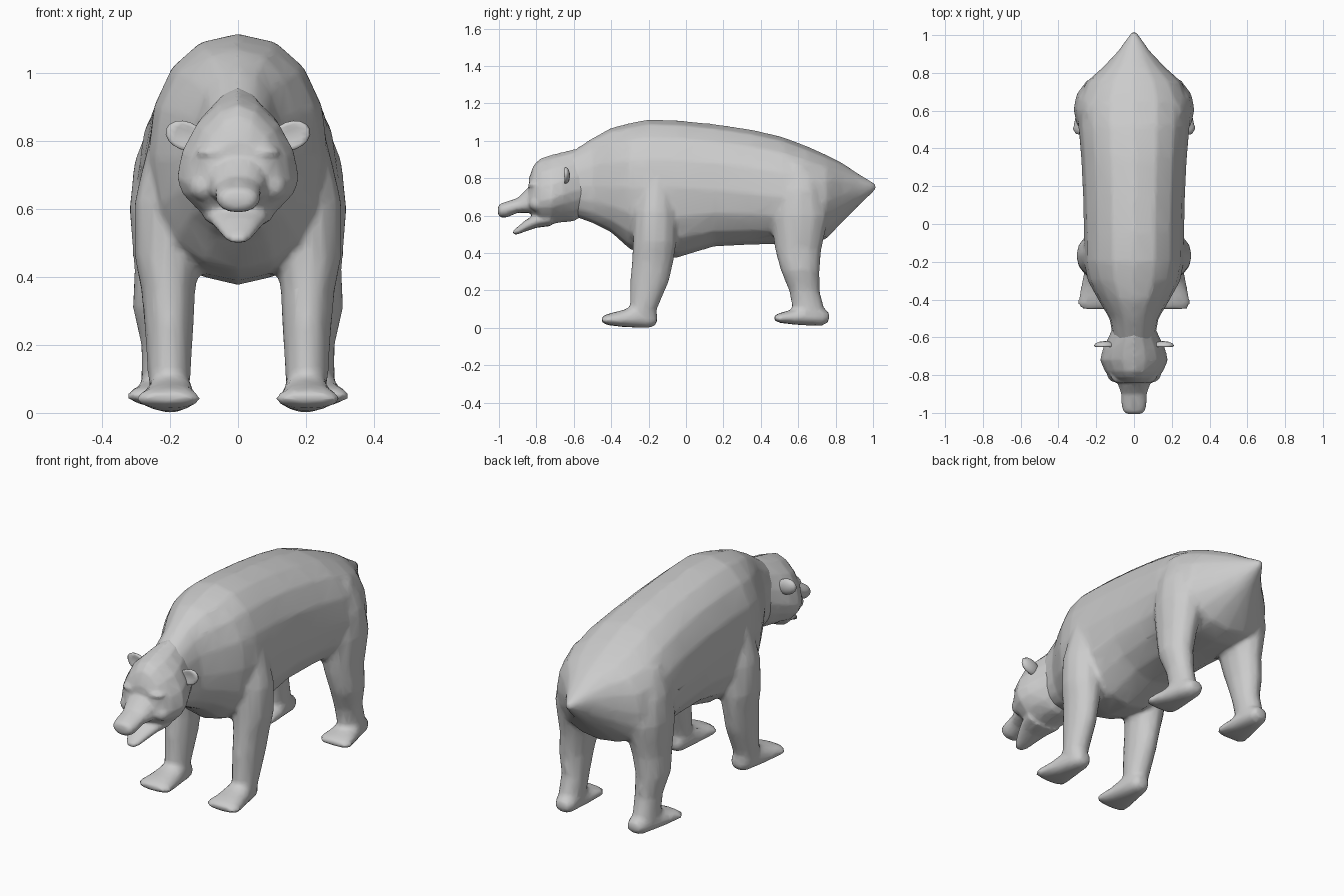
import bpy, bmesh, math
from mathutils import Vector, Matrix

cube = bpy.data.objects.get("Cube")
if cube:
    bpy.data.objects.remove(cube)

grey = bpy.data.materials.new("fur grey")
grey.use_nodes = True
grey.diffuse_color = (0.6, 0.6, 0.6, 1)
grey.node_tree.nodes["Principled BSDF"].inputs["Base Color"].default_value = (0.6, 0.6, 0.6, 1)


def skin(bm, rings):
    """Bridge equal rings of points into a closed tube."""
    loops = [[bm.verts.new(p) for p in ring] for ring in rings]
    n = len(loops[0])
    for a, b in zip(loops, loops[1:]):
        for i in range(n):
            j = (i + 1) % n
            bm.faces.new((a[i], a[j], b[j], b[i]))
    bm.faces.new(loops[0][::-1])
    bm.faces.new(loops[-1])


def bow(v, power):
    return math.copysign(abs(v) ** (2 / power), v)


def along(bm, stations, x=0, power=2.2, splay=0, n=16):
    """Loft front to back; station = y, bottom, top, half width, widest height."""
    rings, y0 = [], stations[-1][0]
    for y, low, high, w, mid in stations:
        ring = []
        for i in range(n):
            t = math.tau * i / n
            s, c = bow(math.sin(t), power), bow(math.cos(t), power)
            ring.append((x + splay * (y0 - y) + w * c, y,
                         mid + s * (high - mid if s > 0 else mid - low)))
        rings.append(ring)
    skin(bm, rings)


def upright(bm, stations, side, n=12):
    """Loft a leg; station = z, inner x, outer x, front y, back y."""
    rings = []
    for z, xi, xo, yf, yb in stations:
        rings.append([(side * ((xi + xo) / 2 + (xo - xi) / 2 * math.cos(math.tau * i / n)),
                       (yf + yb) / 2 + (yb - yf) / 2 * math.sin(math.tau * i / n), z)
                      for i in range(n)])
    skin(bm, rings)


def ball(bm, centre, radii):
    bmesh.ops.create_uvsphere(bm, u_segments=12, v_segments=8, radius=1,
                              matrix=Matrix.LocRotScale(Vector(centre), None, Vector(radii)))


def finish(bm, name, voxel=0, keep=1, smooth=4):
    bmesh.ops.recalc_face_normals(bm, faces=bm.faces)
    mesh = bpy.data.meshes.new(name)
    bm.to_mesh(mesh)
    bm.free()
    mesh.materials.append(grey)
    mesh.shade_smooth()
    ob = bpy.data.objects.new(name, mesh)
    bpy.context.collection.objects.link(ob)
    if voxel:
        # Fuse the lofts, soften the joins, then thin the mesh out
        fuse = ob.modifiers.new("fuse", 'REMESH')
        fuse.mode, fuse.voxel_size, fuse.use_smooth_shade = 'VOXEL', voxel, True
        soft = ob.modifiers.new("soften", 'SMOOTH')
        soft.factor, soft.iterations = 0.5, smooth
        ob.modifiers.new("thin", 'DECIMATE').ratio = keep
    return ob


# Trunk with neck, rump and pointed tail
body = bmesh.new()
along(body, [
    (-.66, .62, .91, .10, .75), (-.5, .56, 1.015, .13, .76), (-.4, .51, 1.07, .19, .75),
    (-.3, .42, 1.095, .245, .75), (-.2, .39, 1.115, .265, .75), (-.05, .375, 1.11, .265, .75),
    (.15, .435, 1.09, .27, .74), (.35, .445, 1.06, .28, .72), (.52, .45, 1.02, .295, .70),
    (.65, .45, .97, .295, .68), (.75, .475, .925, .255, .68), (.83, .56, .885, .165, .71),
    (.92, .65, .825, .08, .75), (1.02, .745, .765, .01, .755)])

# Legs and turned-out paws
front_leg = [(.03, .15, .25, -.27, -.16), (.1, .14, .265, -.30, -.155), (.25, .13, .275, -.30, -.09),
             (.36, .125, .285, -.29, -.065), (.46, .11, .305, -.285, -.05),
             (.62, .10, .305, -.28, -.05), (.75, .10, .275, -.25, -.07), (.88, .12, .24, -.2, -.1)]
rear_leg = [(.03, .17, .27, .61, .75), (.1, .16, .285, .57, .74), (.2, .155, .285, .55, .715),
            (.31, .15, .31, .505, .715), (.42, .13, .305, .475, .725),
            (.6, .09, .32, .45, .765), (.74, .09, .305, .47, .74), (.88, .12, .25, .52, .66)]
paw = [(-.45, .03, .06, .075, .04), (-.42, .015, .075, .095, .04), (-.34, .005, .095, .08, .04),
       (-.25, 0, .13, .065, .05), (-.19, 0, .10, .055, .05), (-.155, .02, .08, .035, .05)]
for side in (-1, 1):
    upright(body, front_leg, side)
    upright(body, rear_leg, side)
    along(body, paw, side * .195, splay=side * .04, n=12)
    along(body, [(y + .92, z + .012, t + .005, w, m + .008) for y, z, t, w, m in paw],
          side * .215, splay=side * .08, n=12)
finish(body, "body", .014, .16, 3)

# Head: skull, muzzle, open lower jaw, brows and cheeks
head = bmesh.new()
along(head, [(-.52, .62, .96, .10, .75), (-.6, .57, .955, .135, .73), (-.66, .565, .94, .165, .71),
             (-.72, .555, .925, .18, .69), (-.78, .565, .905, .155, .68),
             (-.815, .59, .87, .125, .69), (-.84, .62, .80, .09, .69)], power=1.75)
along(head, [(-.76, .60, .80, .11, .68), (-.85, .615, .745, .085, .66), (-.9, .615, .695, .068, .65),
             (-.96, .59, .675, .066, .635), (-.99, .59, .665, .058, .63), (-1.005, .605, .65, .04, .628)])
along(head, [(-.72, .545, .63, .11, .59), (-.8, .535, .61, .085, .575), (-.86, .515, .575, .06, .545),
             (-.9, .5, .54, .04, .52), (-.925, .5, .52, .02, .51)])
for side in (-1, 1):
    ball(head, (side * .07, -.80, .765), (.055, .045, .025))
    ball(head, (side * .095, -.79, .665), (.05, .05, .045))
finish(head, "head", .009, .22, 2)

# Ears: flared cups facing forward
for side, name in ((-1, "right_ear"), (1, "left_ear")):
    ear = bmesh.new()
    bmesh.ops.create_uvsphere(ear, u_segments=12, v_segments=8, radius=1)
    for v in ear.verts:
        hollow = .025 * max(0, 1 - v.co.x ** 2 - v.co.z ** 2) if v.co.y < 0 else 0
        v.co = Vector((v.co.x * .06, v.co.y * .025 + hollow, v.co.z * .042))
    bmesh.ops.transform(ear, verts=ear.verts, matrix=Matrix.LocRotScale(
        Vector((side * .155, -.645, .815)),
        Matrix.Rotation(side * -.35, 3, 'Y').to_quaternion(), None))
    finish(ear, name)
